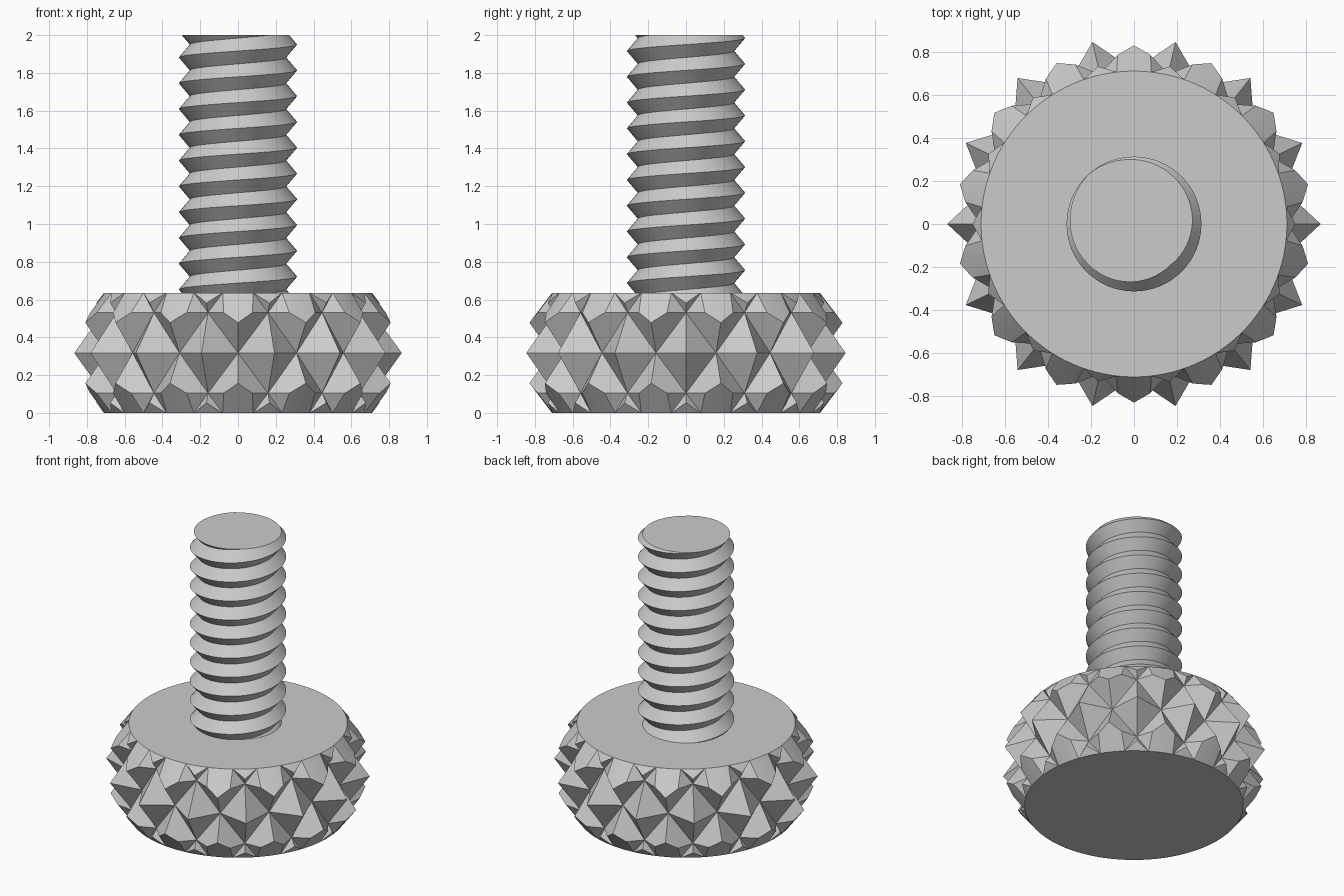
import bpy, bmesh, math

cube = bpy.data.objects.get("Cube")
if cube:
    bpy.data.objects.remove(cube, do_unlink=True)

steel = bpy.data.materials.new("grey steel")
steel.use_nodes = True
GREY = (0.6, 0.6, 0.6, 1)
steel.diffuse_color = GREY
steel.node_tree.nodes["Principled BSDF"].inputs["Base Color"].default_value = GREY

HEAD = 0.635      # head height
TOP = 2.0         # overall height


def polar(r, a, z):
    return (r * math.cos(a), r * math.sin(a), z)


def finish(name, bm):
    bmesh.ops.recalc_face_normals(bm, faces=bm.faces[:])
    mesh = bpy.data.meshes.new(name)
    bm.to_mesh(mesh)
    bm.free()
    mesh.materials.append(steel)
    obj = bpy.data.objects.new(name, mesh)
    bpy.context.collection.objects.link(obj)
    return obj


def smooth(obj, degrees):
    bpy.ops.object.select_all(action='DESELECT')
    obj.select_set(True)
    bpy.context.view_layer.objects.active = obj
    bpy.ops.object.shade_smooth_by_angle(angle=math.radians(degrees))


def stack_rings(bm, rings):
    for low, high in zip(rings, rings[1:]):
        n = len(low)
        for i in range(n):
            j = (i + 1) % n
            bm.faces.new((low[i], low[j], high[j], high[i]))
    bm.faces.new(rings[0])
    bm.faces.new(rings[-1])


# Knurled head: staggered rows of diamond pyramids
COUNT, VALLEY, PEAK = 14, 0.714, 0.867
ROW = 0.213
step = math.pi / COUNT
bm = bmesh.new()
rows = range(-3, 4)
valley = {}
for k in rows:
    for i in range(2 * COUNT):
        if (i + k) % 2:
            valley[i, k] = bm.verts.new(polar(VALLEY, i * step, HEAD / 2 + k * ROW))
for k in rows:
    for i in range(2 * COUNT):
        if (i + k) % 2:
            continue
        apex = bm.verts.new(polar(PEAK, i * step, HEAD / 2 + k * ROW))
        right, left = valley[(i + 1) % (2 * COUNT), k], valley[(i - 1) % (2 * COUNT), k]
        for end in (valley.get((i, k + 1)), valley.get((i, k - 1))):
            if end:
                bm.faces.new((apex, right, end))
                bm.faces.new((apex, left, end))
            else:
                bm.faces.new((apex, left, right))
bmesh.ops.holes_fill(bm, edges=[e for e in bm.edges if e.is_boundary], sides=0)
head = finish("knurled_head", bm)

# Chamfered barrel that trims the pyramids
bm = bmesh.new()
profile = [(0.71, 0), (0.905, 0.258), (0.905, HEAD - 0.258), (0.71, HEAD)]
SIDES = 112
stack_rings(bm, [[bm.verts.new(polar(r, math.tau * (i + 0.5) / SIDES, z)) for i in range(SIDES)]
                 for r, z in profile])
barrel = finish("head_trim", bm)
barrel.hide_render = True
trim = head.modifiers.new("trim", 'BOOLEAN')
trim.operation = 'INTERSECT'
trim.solver = 'EXACT'
trim.object = barrel
bpy.context.view_layer.objects.active = head
bpy.ops.object.modifier_apply(modifier=trim.name)
bpy.data.objects.remove(barrel, do_unlink=True)
smooth(head, 10)

# Threaded shank: a helical V profile cut flat at both ends
ROOT, CREST, PITCH, SEG = 0.255, 0.313, 0.1365, 64
CREST_Z = 1.95    # height of the last crest on the +x side
bm = bmesh.new()
path = []
turns = 13
start = CREST_Z - 11 * PITCH
for s in range(turns * SEG + 1):
    a = math.tau * s / SEG
    z = start + PITCH * s / SEG
    path.append([bm.verts.new(polar(r, a, z + dz * PITCH))
                 for r, dz in ((ROOT, -0.5), (CREST, 0), (ROOT, 0.5))])
for p, q in zip(path, path[1:]):
    for c in range(2):
        bm.faces.new((p[c], q[c], q[c + 1], p[c + 1]))
bmesh.ops.remove_doubles(bm, verts=bm.verts[:], dist=0.0005)
for z, up in ((TOP, 1), (HEAD - 0.02, -1)):
    bmesh.ops.bisect_plane(bm, geom=bm.verts[:] + bm.edges[:] + bm.faces[:], dist=1e-5,
                           plane_co=(0, 0, z), plane_no=(0, 0, up), clear_outer=True)
bmesh.ops.holes_fill(bm, edges=[e for e in bm.edges if e.is_boundary], sides=0)
smooth(finish("threaded_shank", bm), 30)
